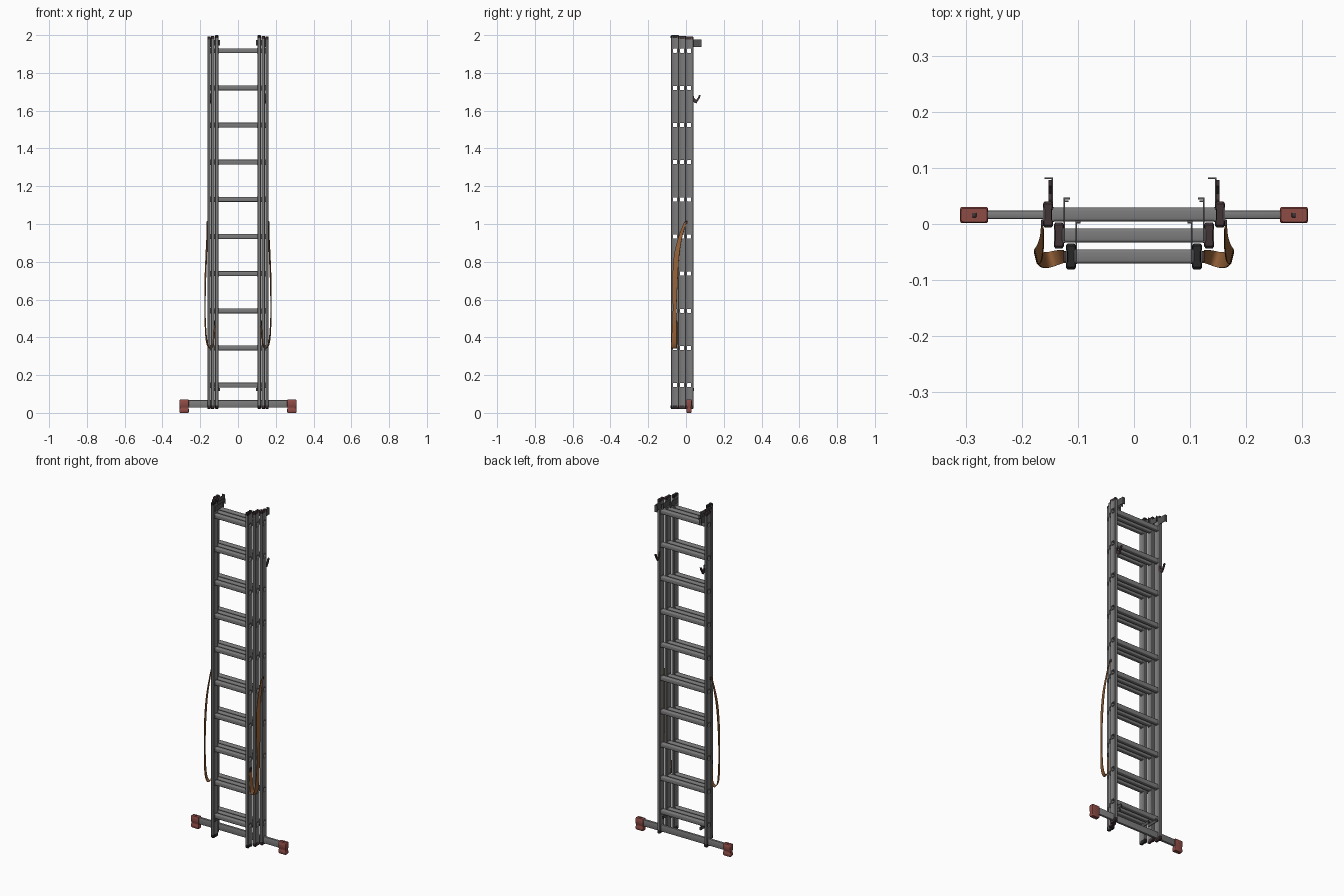
import bpy, bmesh, math
from mathutils import Vector

if "Cube" in bpy.data.objects:
    bpy.data.objects.remove(bpy.data.objects["Cube"])


def mat(name, c):
    m = bpy.data.materials.new(name)
    m.diffuse_color = (*c, 1)
    m.use_nodes = True
    m.node_tree.nodes["Principled BSDF"].inputs["Base Color"].default_value = m.diffuse_color
    return m


ALU = mat("aluminium grey", (0.20, 0.20, 0.20))
RED = mat("foot red", (0.27, 0.07, 0.06))
BLACK = mat("cap black", (0.02, 0.02, 0.02))
BROWN = mat("cap dark brown", (0.055, 0.035, 0.037))
STEEL = mat("bracket steel", (0.09, 0.09, 0.09))
STRAP = mat("strap orange brown", (0.30, 0.12, 0.04))


def obj(name, bm, m, smooth=True):
    bmesh.ops.recalc_face_normals(bm, faces=bm.faces)
    me = bpy.data.meshes.new(name)
    bm.to_mesh(me)
    bm.free()
    o = bpy.data.objects.new(name, me)
    bpy.context.collection.objects.link(o)
    me.materials.append(m)
    if smooth:
        bpy.ops.object.select_all(action='DESELECT')
        o.select_set(True)
        bpy.context.view_layer.objects.active = o
        bpy.ops.object.shade_smooth_by_angle(angle=math.radians(35))
    return o


def add_box(bm, x, y, z):
    """box from (min, max) pairs"""
    vs = [bm.verts.new((a, b, c)) for a in x for b in y for c in z]
    for f in ((0, 1, 3, 2), (4, 6, 7, 5), (0, 4, 5, 1), (2, 3, 7, 6), (0, 2, 6, 4), (1, 5, 7, 3)):
        bm.faces.new([vs[i] for i in f])


def box(name, x, y, z, m, bevel=0):
    bm = bmesh.new()
    add_box(bm, sorted(x), sorted(y), sorted(z))
    if bevel:
        bmesh.ops.bevel(bm, geom=bm.edges[:], offset=bevel, segments=2, profile=0.5, affect='EDGES')
    return obj(name, bm, m)


def loft(bm, rings, caps=False, closed=False):
    rs = [[bm.verts.new(p) for p in r] for r in rings]
    pairs = list(zip(rs, rs[1:])) + ([(rs[-1], rs[0])] if closed else [])
    for a, b in pairs:
        for i in range(len(a)):
            j = (i + 1) % len(a)
            bm.faces.new((a[i], a[j], b[j], b[i]))
    if caps:
        bm.faces.new(rs[0])
        bm.faces.new(rs[-1])


def rounded(w, h, r, n=3):
    pts = []
    for k, (sx, sy) in enumerate(((1, 1), (-1, 1), (-1, -1), (1, -1))):
        for i in range(n + 1):
            a = math.pi / 2 * (k + i / n)
            pts.append((sx * (w - r) + r * math.cos(a), sy * (h - r) + r * math.sin(a)))
    return pts


# rail cross-section: quarter outline with thick flanges and a slim waist
Q = [(0.0065, 0.010), (0.0085, 0.013), (0.0085, 0.019), (0.006, 0.022)]


def rail_profile(s=1.0):
    q = [(a * s, b * s) for a, b in Q]
    return (q + [(-a, b) for a, b in reversed(q)] + [(-a, -b) for a, b in q]
            + [(a, -b) for a, b in reversed(q)])


RUNGS = [0.147 + 0.1967 * i for i in range(10)]
LADDERS = [("back", 0.153, 0.017, 1.992, BROWN),
           ("middle", 0.134, -0.0205, 1.996, BROWN),
           ("front", 0.1125, -0.058, 2.0, BLACK)]

for name, rx, ry, top, capm in LADDERS:
    # cutter for the rung holes
    bm = bmesh.new()
    for z in RUNGS:
        add_box(bm, (-0.3, 0.3), (ry - 0.0115, ry + 0.0115), (z - 0.0115, z + 0.0115))
    cutter = obj(name + "_hole_cutter", bm, ALU, False)
    cutter.hide_render = True
    cutter.hide_viewport = True
    for s in (-1, 1):
        bm = bmesh.new()
        loft(bm, [[(s * rx + a, ry + b, z) for a, b in rail_profile()] for z in (0.03, top - 0.008)], True)
        rail = obj(name + "_rail", bm, ALU)
        md = rail.modifiers.new("holes", 'BOOLEAN')
        md.object = cutter
        md.solver = 'EXACT'
        # plastic end caps
        for z0, z1, z2 in ((top - 0.016, top - 0.004, top), (0.04, 0.025, 0.02)):
            bm = bmesh.new()
            loft(bm, [[(s * rx + a, ry + b, z) for a, b in rail_profile(k)]
                      for z, k in ((z0, 1.04), (z1, 1.04), (z2, 0.85))], True)
            obj(name + "_end_cap", bm, capm)
    # hollow rungs with flared collars against the rails
    e = rx + 0.0088
    rin = rx - 0.0088
    for z in RUNGS:
        bm = bmesh.new()
        stations = [(-e, 0.0015), (-e + 0.0025, 0.0015), (-e + 0.0025, 0), (-rin - 0.001, 0),
                    (-rin - 0.001, 0.0015), (-rin + 0.002, 0.0015), (-rin + 0.002, 0)]
        stations += [(-x, g) for x, g in reversed(stations)]
        rings = [[(x, ry + a, z + b) for a, b in rounded(0.0122 + g, 0.013 + g, 0.005)] for x, g in stations]
        rings += [[(x, ry + a, z + b) for a, b in rounded(0.0107, 0.0107, 0.002)] for x in (e, -e)]
        loft(bm, rings, closed=True)
        obj(name + "_rung", bm, ALU)

# stabiliser bar and feet
box("stabiliser_bar", (-0.29, 0.29), (0.009, 0.024), (0.028, 0.068), ALU, 0.004)
for s in (-1, 1):
    bm = bmesh.new()
    loft(bm, [[(s * 0.285 + a, 0.016 + b, z) for a, b in rounded(w, d, 0.004)]
              for z, w, d in ((0, 0.022, 0.011), (0.006, 0.025, 0.014), (0.018, 0.025, 0.014),
                              (0.024, 0.0235, 0.0115), (0.03, 0.0235, 0.0115), (0.036, 0.025, 0.0145),
                              (0.066, 0.025, 0.0145), (0.07, 0.023, 0.012))], True)
    obj("stabiliser_foot", bm, RED)
    box("foot_screw", (s * 0.281, s * 0.289), (0.012, 0.020), (0.068, 0.072), BROWN, 0.001)


# bent guide hooks holding the sections together: plate plus lip
def guide(x, y0, y1, z0, z1, lip):
    bm = bmesh.new()
    add_box(bm, (x - 0.0015, x + 0.0015), (y0, y1), (z0, z1))
    add_box(bm, sorted((x, x + lip)), (y1 - 0.003, y1), (z0, z1))
    obj("guide_hook", bm, STEEL, False)


for s in (-1, 1):
    guide(s * 0.1455, 0.025, 0.083, 1.938, 1.978, -0.014)
    guide(s * 0.1245, -0.03, 0.047, 1.945, 1.975, -s * 0.010 if s > 0 else 0.010)
    guide(s * 0.103, -0.07, 0.006, 1.945, 1.975, -s * 0.008)
    # lower guides beside the first rung
    guide(s * 0.1245, -0.03, 0.042, 0.115, 0.132, -s * 0.008)
    guide(s * 0.103, -0.07, 0.004, 0.115, 0.132, -s * 0.008)

# J-shaped latch hooks on the back rails
J = [(0.030, 1.69), (0.040, 1.685), (0.043, 1.667), (0.054, 1.657), (0.063, 1.668), (0.068, 1.682),
     (0.078, 1.684), (0.072, 1.665), (0.062, 1.65), (0.056, 1.638), (0.046, 1.642), (0.030, 1.655)]
for s in (-1, 1):
    bm = bmesh.new()
    loft(bm, [[(s * 0.148 + d, y, z) for y, z in J] for d in (-0.004, 0.004)], True)
    obj("latch_hook", bm, BROWN, False)

# sagging safety straps: x, y, z, half width
PATH = [(0.163, -0.004, 1.01, 0.006), (0.164, -0.030, 0.93, 0.010), (0.168, -0.050, 0.83, 0.014),
        (0.173, -0.058, 0.70, 0.014), (0.175, -0.060, 0.55, 0.010), (0.172, -0.062, 0.45, 0.012),
        (0.166, -0.064, 0.38, 0.014), (0.153, -0.064, 0.345, 0.014), (0.138, -0.060, 0.347, 0.013),
        (0.128, -0.058, 0.38, 0.012), (0.123, -0.058, 0.48, 0.012)]


def spline(t):
    i = min(int(t), len(PATH) - 2)
    u = t - i
    p = [PATH[max(0, min(len(PATH) - 1, i + k))] for k in (-1, 0, 1, 2)]
    return [0.5 * (2 * b + (c - a) * u + (2 * a - 5 * b + 4 * c - d) * u * u
                   + (3 * b - a - 3 * c + d) * u ** 3) for a, b, c, d in zip(*p)]


for s in (-1, 1):
    bm = bmesh.new()
    rings = []
    n = 50
    for k in range(n + 1):
        t = k / n * (len(PATH) - 1)
        x, y, z, w = spline(t)
        a, b = Vector(spline(max(0, t - 0.05))[:3]), Vector(spline(min(len(PATH) - 1, t + 0.05))[:3])
        tan = (b - a).normalized()
        side = Vector((0.25, 1, 0))
        side = (side - tan * side.dot(tan)).normalized()
        nor = tan.cross(side) * 0.001
        c = Vector((x, y, z))
        ring = [c + side * w + nor, c - side * w + nor, c - side * w - nor, c + side * w - nor]
        rings.append([(s * v.x, v.y, v.z) for v in ring])
    loft(bm, rings, True)
    obj("safety_strap", bm, STRAP)
    # strap anchors
    box("strap_anchor", (s * 0.120, s * 0.126), (-0.068, -0.048), (0.465, 0.49), BROWN, 0.002)
    box("strap_anchor", (s * 0.160, s * 0.166), (-0.004, 0.008), (1.0, 1.015), BROWN, 0.002)
